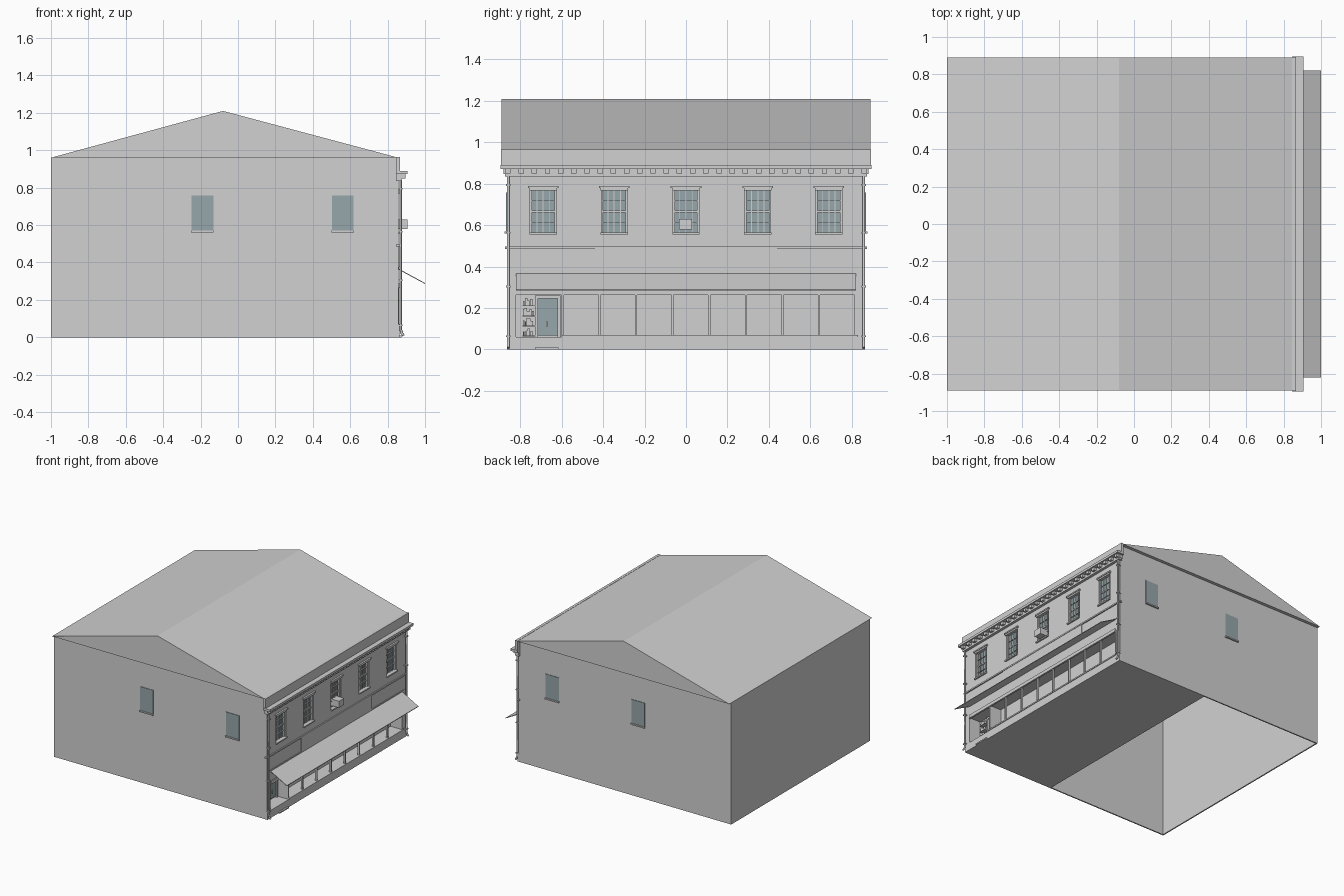
import bpy, random
from mathutils import Vector

random.seed(4)
cube = bpy.data.objects.get("Cube")
if cube:
    bpy.data.objects.remove(cube, do_unlink=True)


def material(name, rgb):
    m = bpy.data.materials.new(name)
    m.use_nodes = True
    m.diffuse_color = (*rgb, 1)
    m.node_tree.nodes["Principled BSDF"].inputs["Base Color"].default_value = (*rgb, 1)
    return m


GREY = material("light grey", (0.64, 0.64, 0.64))
GLASS = material("blue grey glass", (0.31, 0.39, 0.41))


def mesh_object(name, verts, faces, mat=GREY):
    me = bpy.data.meshes.new(name)
    me.from_pydata(verts, [], faces)
    me.materials.append(mat)
    ob = bpy.data.objects.new(name, me)
    bpy.context.collection.objects.link(ob)
    return ob


def boxes(name, ranges, mat=GREY):
    """One object made of axis-aligned boxes (x0, x1, y0, y1, z0, z1)."""
    verts, faces = [], []
    for x0, x1, y0, y1, z0, z1 in ranges:
        n = len(verts)
        verts += [(x, y, z) for x in (x0, x1) for y in (y0, y1) for z in (z0, z1)]
        for f in ((0, 1, 3, 2), (4, 6, 7, 5), (0, 4, 5, 1), (2, 3, 7, 6), (0, 2, 6, 4), (1, 5, 7, 3)):
            faces.append([n + i for i in f])
    return mesh_object(name, verts, faces, mat)


def prism(name, profile, y0, y1, mat=GREY):
    """Extrude an x-z profile along y."""
    n = len(profile)
    verts = [(x, y, z) for y in (y0, y1) for x, z in profile]
    faces = [list(range(n)), list(range(2 * n - 1, n - 1, -1))]
    faces += [[i, n + i, n + (i + 1) % n, (i + 1) % n] for i in range(n)]
    return mesh_object(name, verts, faces, mat)


W = 0.865            # half width of the walls
FACE = 0.857         # plane of the shop facade
EAVE = 0.96
WINDOWS = [-0.69, -0.347, 0, 0.347, 0.69]

# Shell: open underneath towards the rear, floor under the shop
boxes("rear_wall", [(-1, -0.99, -W, W, 0, EAVE)])
for name, s in (("front_side_wall", -1), ("back_side_wall", 1)):
    ya, yb = sorted((s * W, s * (W - 0.01)))
    boxes(name, [(-1, 0.76, ya, yb, 0, EAVE)])
boxes("shop_floor", [(0.06, 0.76, -W + 0.01, W - 0.01, 0, 0.01)])
prism("gable_roof", [(-1, EAVE), (FACE, EAVE), (-0.08, 1.21)], -0.89, 0.89)

# Facade with recessed windows, display bay and entry
facade = boxes("shop_facade", [(0.74, FACE, -W, W, 0, EAVE)])
cuts = [(FACE - 0.025, 0.9, y - 0.062, y + 0.062, 0.562, 0.77) for y in WINDOWS]
cuts += [(FACE - 0.1, 0.9, -0.59, 0.82, 0.067, 0.27),
         (FACE - 0.1, 0.9, -0.82, -0.6, 0.06, 0.27)]
cutter = boxes("opening_cutter", cuts)
cutter.hide_render = True
mod = facade.modifiers.new("openings", "BOOLEAN")
mod.object = cutter
mod.solver = "EXACT"
bpy.context.view_layer.objects.active = facade
bpy.ops.object.modifier_apply(modifier=mod.name)
bpy.data.objects.remove(cutter, do_unlink=True)

# Side windows with sills
for s, side in ((-1, "front"), (1, "back")):
    for i, x in enumerate((-0.19, 0.56)):
        ya, yb = sorted((s * W, s * (W + 0.004)))
        boxes(f"{side}_side_window_{i + 1}", [(x - 0.058, x + 0.058, ya, yb, 0.57, 0.757)], GLASS)
        ya, yb = sorted((s * W, s * (W + 0.012)))
        boxes(f"{side}_side_sill_{i + 1}", [(x - 0.06, x + 0.06, ya, yb, 0.56, 0.57)])

# Upper sash windows
for i, y in enumerate(WINDOWS):
    x = FACE - 0.02
    boxes(f"sash_glass_{i + 1}", [(x - 0.005, x, y - 0.062, y + 0.062, 0.562, 0.77)], GLASS)
    bars = [(x, x + 0.006, y + k * 0.03 - 0.002, y + k * 0.03 + 0.002, 0.562, 0.77) for k in (-1, 0, 1)]
    for k in range(1, 4):
        z, h = 0.562 + k * 0.052, 0.005 if k == 2 else 0.002
        bars.append((x, x + 0.008, y - 0.06, y + 0.06, z - h, z + h))
    for s in (-1, 1):
        bars.append((x, x + 0.012, y + s * 0.058 - 0.004, y + s * 0.058 + 0.004, 0.562, 0.77))
    boxes(f"sash_bars_{i + 1}", bars)
    boxes(f"window_sill_{i + 1}", [(FACE - 0.02, FACE + 0.012, y - 0.066, y + 0.066, 0.555, 0.565)])
    boxes(f"window_lintel_{i + 1}", [(FACE - 0.01, FACE + 0.008, y - 0.066, y + 0.066, 0.768, 0.782),
                                     (FACE - 0.01, FACE + 0.013, y - 0.074, y + 0.074, 0.78, 0.79)])
boxes("air_conditioner", [(0.835, 0.905, -0.034, 0.03, 0.578, 0.63)])

# Parapet, cornice and dentils
boxes("parapet", [(0.845, 0.866, -0.892, 0.892, 0.885, 0.965)])
boxes("cornice", [(0.845, 0.905, -0.895, 0.895, 0.872, 0.89),
                  (0.845, 0.872, -0.88, 0.88, 0.848, 0.874),
                  (0.845, 0.878, -0.875, 0.875, 0.835, 0.848)])
boxes("dentils", [(0.86, 0.895, y - 0.013, y + 0.013, 0.85, 0.873)
                  for y in [-0.86 + k * 1.72 / 27 for k in range(28)]])

# String course, sign board and frieze
boxes("string_course", [(0.845, 0.866, -0.875, 0.875, 0.485, 0.496)])
boxes("sign_board", [(0.85, 0.863, -0.44, 0.44, 0.375, 0.486)])
boxes("frieze_trim", [(0.85, 0.861, -0.85, 0.85, 0.367, 0.376)])

# Awning sheet and the fascia beneath it
prism("awning", [(FACE, 0.368), (1, 0.29), (1, 0.285), (FACE, 0.362)], -0.82, 0.82)
boxes("shopfront_fascia", [(0.85, 0.864, -0.82, 0.815, 0.262, 0.288)])

# Shopfront mullions, sill and plinth
boxes("shopfront_mullions", [(0.845, 0.86, y - 0.005, y + 0.005, 0.065, 0.27)
                             for y in [-0.595 + k * 0.1768 for k in range(9)]])
boxes("shopfront_sill", [(0.845, 0.868, -0.6, 0.83, 0.06, 0.07)])
boxes("plinth", [(0.845, 0.863, -0.865, 0.865, 0, 0.06)])
boxes("door_step", [(0.85, 0.875, -0.73, -0.615, 0, 0.01)])

# Entry door
boxes("door_glass", [(0.757, 0.765, -0.715, -0.62, 0.068, 0.245)], GLASS)
boxes("door_frame", [(0.757, 0.775, -0.728, -0.715, 0.06, 0.26),
                     (0.757, 0.775, -0.62, -0.607, 0.06, 0.26),
                     (0.757, 0.775, -0.728, -0.607, 0.245, 0.26)])
boxes("door_handle", [(0.765, 0.775, -0.675, -0.668, 0.11, 0.135)])

# Book shelves beside the door
stock = []
for row in range(4):
    z = 0.062 + row * 0.049
    stock.append((0.757, 0.79, -0.79, -0.73, z, z + 0.004))
    y = -0.788
    while y < -0.742:
        w = random.uniform(0.006, 0.014)
        stock.append((0.757, 0.78, y, y + w - 0.001, z + 0.004, z + random.uniform(0.022, 0.042)))
        y += w
boxes("book_shelves", stock)

# Downspouts with kicked-out feet and brackets
for s, side in ((-1, "front"), (1, "back")):
    curve = bpy.data.curves.new(f"{side}_downspout", "CURVE")
    curve.dimensions = "3D"
    curve.bevel_depth = 0.007
    curve.bevel_resolution = 1
    curve.use_fill_caps = True
    spline = curve.splines.new("POLY")
    path = [(0.87, 0.84), (0.87, 0.04), (0.877, 0.02), (0.886, 0.008)]
    spline.points.add(len(path) - 1)
    for p, (x, z) in zip(spline.points, path):
        p.co = (x, s * 0.858, z, 1)
    curve.materials.append(GREY)
    bpy.context.collection.objects.link(bpy.data.objects.new(f"{side}_downspout", curve))
    boxes(f"{side}_downspout_brackets", [(0.85, 0.88, s * 0.858 - 0.011, s * 0.858 + 0.011, z, z + 0.008)
                                         for z in (0.06, 0.3, 0.56, 0.79)])

# Shallow hatch frames below the floor
boxes("floor_hatch", [(0.65, 0.7, -0.44, -0.33, 0, 0.004)])
